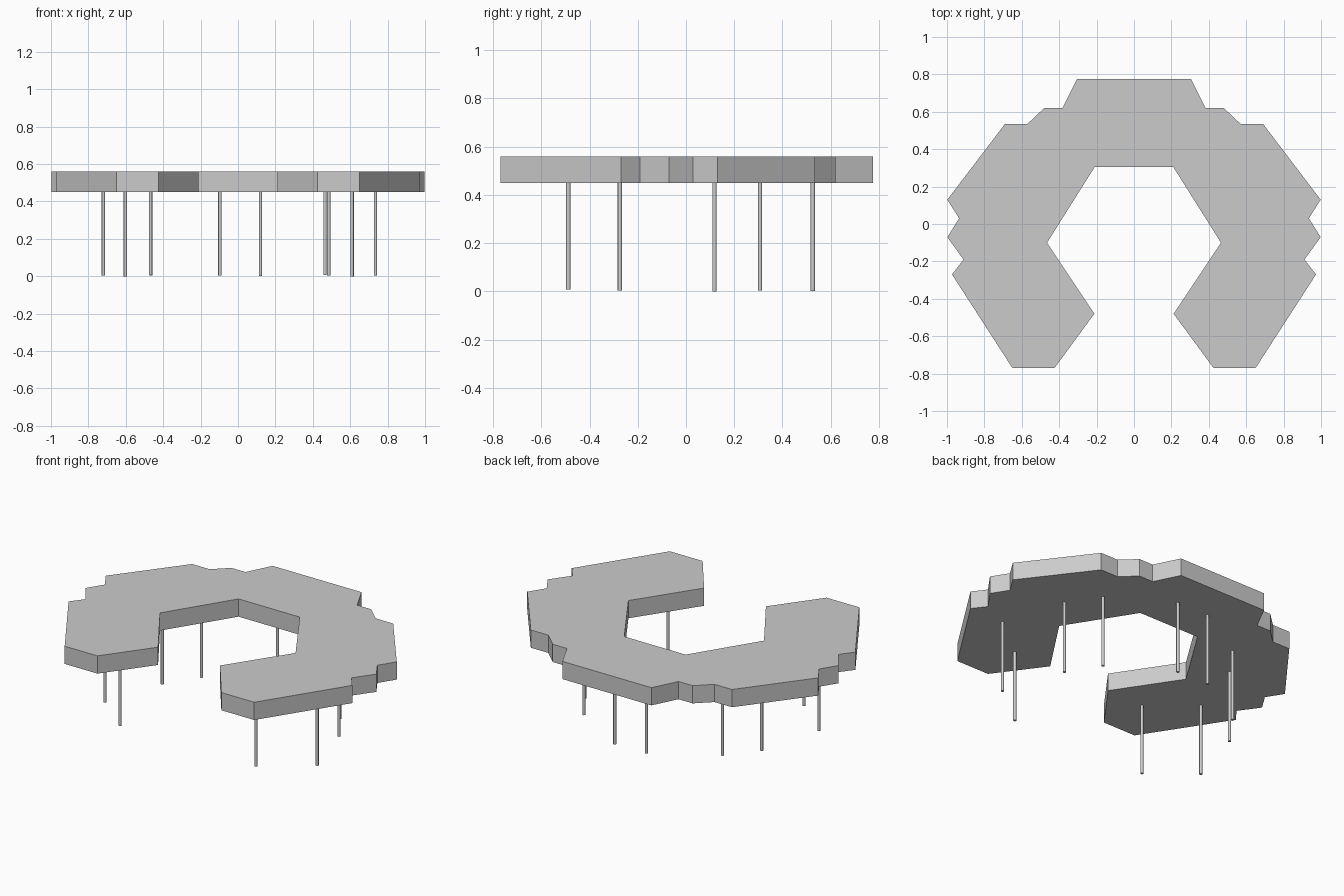
import bpy, bmesh, math

if "Cube" in bpy.data.objects:
    bpy.data.objects.remove(bpy.data.objects["Cube"])

# Horseshoe table top: right half of the outline, back edge round to the inner edge
half = [(0.305, 0.775), (0.383, 0.62), (0.48, 0.62), (0.57, 0.535), (0.69, 0.535),
        (0.998, 0.13), (0.935, 0.03), (0.998, -0.07), (0.912, -0.19), (0.973, -0.27),
        (0.65, -0.77), (0.425, -0.77), (0.212, -0.48), (0.465, -0.10), (0.21, 0.305)]
outline = half + [(-x, y) for x, y in reversed(half)]
Z0, Z1 = 0.45, 0.56

bm = bmesh.new()
face = bm.faces.new([bm.verts.new((x, y, Z0)) for x, y in outline])
top = bmesh.ops.extrude_face_region(bm, geom=[face])["geom"]
bmesh.ops.translate(bm, vec=(0, 0, Z1 - Z0),
                    verts=[v for v in top if isinstance(v, bmesh.types.BMVert)])
bmesh.ops.recalc_face_normals(bm, faces=bm.faces)
mesh = bpy.data.meshes.new("table_top")
bm.to_mesh(mesh)
bm.free()
bpy.context.collection.objects.link(bpy.data.objects.new("table_top", mesh))

# Thin round legs in left/right pairs: left x, right x, y, foot height
pairs = [(-0.467, 0.465, -0.488, 0.010), (-0.72, 0.735, -0.274, 0.005),
         (-0.602, 0.61, 0.118, 0.0), (-0.465, 0.485, 0.307, 0.005),
         (-0.097, 0.12, 0.526, 0.004)]
for i, (xl, xr, y, foot) in enumerate(pairs):
    for side, x in (("left", xl), ("right", xr)):
        z = foot if side == "left" else max(0, foot - 0.002)
        bpy.ops.mesh.primitive_cylinder_add(vertices=12, radius=0.009, depth=Z0 - z,
                                            location=(x, y, (Z0 + z) / 2))
        bpy.context.object.name = f"{side}_leg_{i + 1}"
        bpy.ops.object.shade_smooth_by_angle(angle=math.radians(40))
